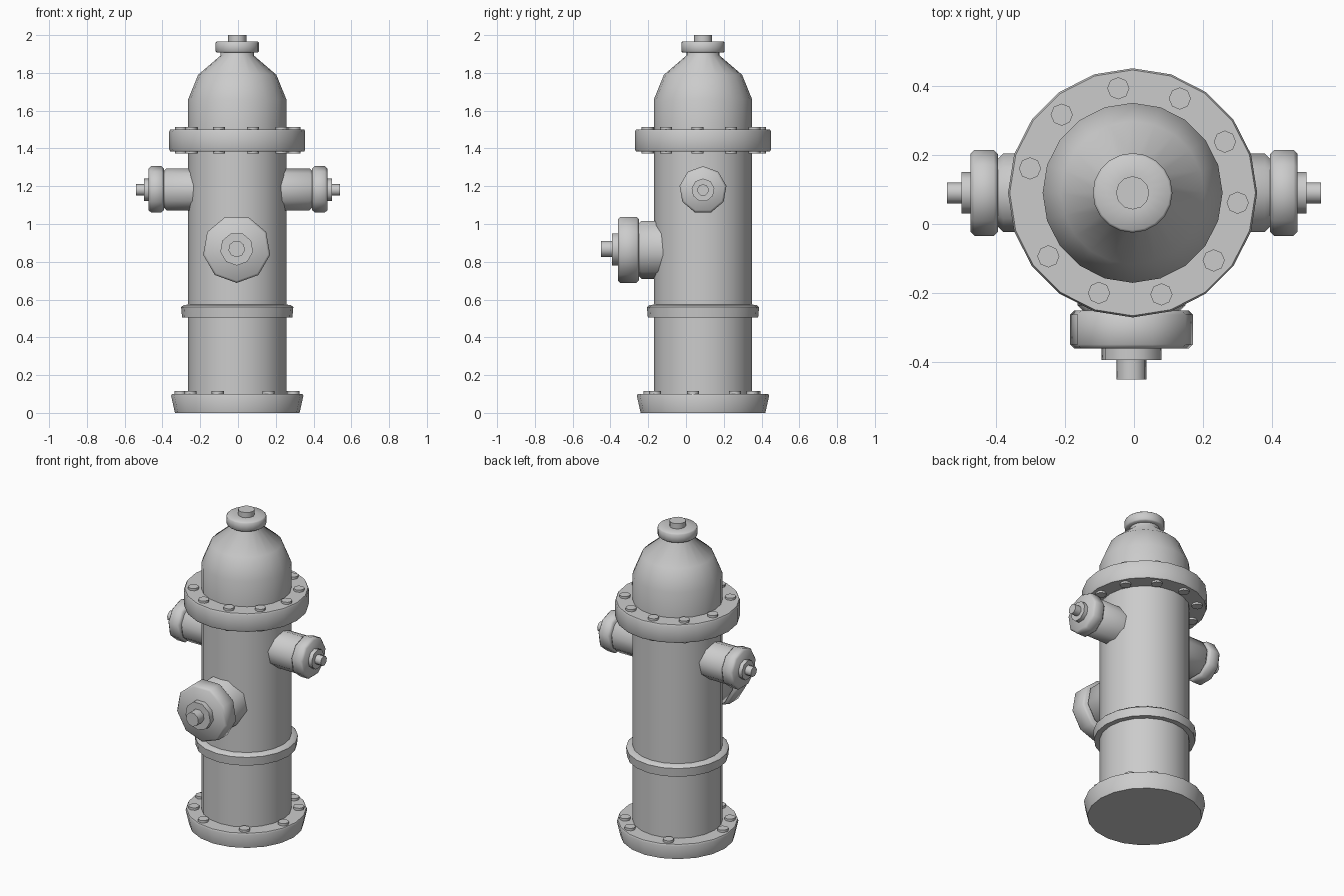
import bpy, bmesh, math
from mathutils import Matrix, Vector

if "Cube" in bpy.data.objects:
    bpy.data.objects.remove(bpy.data.objects["Cube"])

CX, CY = -0.004, 0.09   # barrel axis


def finish(name, bm):
    bmesh.ops.recalc_face_normals(bm, faces=bm.faces)
    me = bpy.data.meshes.new(name)
    bm.to_mesh(me)
    bm.free()
    ob = bpy.data.objects.new(name, me)
    bpy.context.collection.objects.link(ob)
    bpy.ops.object.select_all(action='DESELECT')
    ob.select_set(True)
    bpy.context.view_layer.objects.active = ob
    bpy.ops.object.shade_smooth_by_angle(angle=math.radians(50))
    return ob


def lathe(name, profile, sides, matrix, start=90):
    """Closed solid of revolution from (radius, height) points."""
    bm = bmesh.new()
    rings = []
    for r, h in profile:
        ring = []
        for i in range(sides):
            a = math.radians(start) + 2 * math.pi * i / sides
            ring.append(bm.verts.new(matrix @ Vector((r * math.cos(a), r * math.sin(a), h))))
        rings.append(ring)
    for lo, hi in zip(rings, rings[1:]):
        for i in range(sides):
            j = (i + 1) % sides
            bm.faces.new((lo[i], lo[j], hi[j], hi[i]))
    bm.faces.new(rings[0][::-1])
    bm.faces.new(rings[-1])
    return finish(name, bm)


def bolts(name, angles, radius, z0, z1):
    bm = bmesh.new()
    for a in map(math.radians, angles):
        pos = Vector((CX + radius * math.cos(a), CY + radius * math.sin(a), (z0 + z1) / 2))
        bmesh.ops.create_cone(bm, cap_ends=True, segments=8, radius1=0.032, radius2=0.032,
                              depth=z1 - z0, matrix=Matrix.Translation(pos))
    return finish(name, bm)


axis = Matrix.Translation((CX, CY, 0))

# Barrel, base and middle ring
lathe("barrel", [(0.26, 0.05), (0.26, 1.42)], 20, axis)
lathe("base_flange", [(0.33, 0), (0.35, 0.09), (0.345, 0.1), (0.26, 0.1)], 20, axis)
lathe("middle_ring", [(0.25, 0.505), (0.292, 0.505), (0.297, 0.56), (0.285, 0.57), (0.25, 0.575)], 20, axis)

# Upper flange and domed bonnet
lathe("bonnet_flange", [(0.25, 1.385), (0.355, 1.385), (0.36, 1.395),
                        (0.36, 1.49), (0.355, 1.5), (0.25, 1.5)], 20, axis)
lathe("bonnet", [(0.26, 1.48), (0.26, 1.66), (0.207, 1.79), (0.088, 1.892), (0.088, 1.92)], 20, axis)
lathe("top_cap", [(0.08, 1.907), (0.108, 1.907), (0.115, 1.914), (0.115, 1.96), (0.108, 1.967), (0.05, 1.967)], 20, axis)
lathe("top_nut", [(0.048, 1.95), (0.048, 2.0)], 12, axis)

# Bolts
upper = [217 + 34.4 * k for k in range(10)]
bolts("flange_bolts_top", upper, 0.305, 1.49, 1.514)
bolts("flange_bolts_bottom", upper, 0.305, 1.373, 1.395)
bolts("base_bolts", [303, 350, 34, 60, 115, 185, 215, 250], 0.302, 0.09, 0.115)


def outlet(name, matrix, neck, cap, nut, tip, d, start):
    """Neck, cap, nut and stem; d = distances along the outlet axis."""
    lathe(name + "_neck", [(neck, d[0]), (neck, d[1] - 0.015), (neck - 0.015, d[1]), (neck - 0.015, d[1] + 0.01)],
          9, matrix, start)
    c = 0.012
    lathe(name + "_cap", [(cap - c, d[1]), (cap, d[1] + c), (cap, d[2] - c), (cap - c, d[2])], 9, matrix, start)
    lathe(name + "_nut", [(nut, d[2] - 0.01), (nut, d[3])], 9, matrix, start)
    lathe(name + "_stem", [(tip, d[3] - 0.01), (tip, d[4])], 9, matrix, start)


# Side outlets, mirrored
for side, s in (("right", 1), ("left", -1)):
    m = Matrix.Translation((0, CY, 1.18)) @ Matrix.Rotation(s * math.pi / 2, 4, 'Y')
    # local x points down (right) or up (left): keep a vertex on top
    outlet(side + "_outlet", m, 0.115, 0.126, 0.061, 0.031,
           (0.18, 0.393, 0.473, 0.498, 0.54), 180 if s == 1 else 0)

# Large front outlet, with a vertex at the bottom
m = Matrix.Translation((-0.007, 0, 0.868)) @ Matrix.Rotation(math.pi / 2, 4, 'X')
outlet("front_outlet", m, 0.158, 0.18, 0.088, 0.044, (0.05, 0.25, 0.36, 0.393, 0.45), -90)
